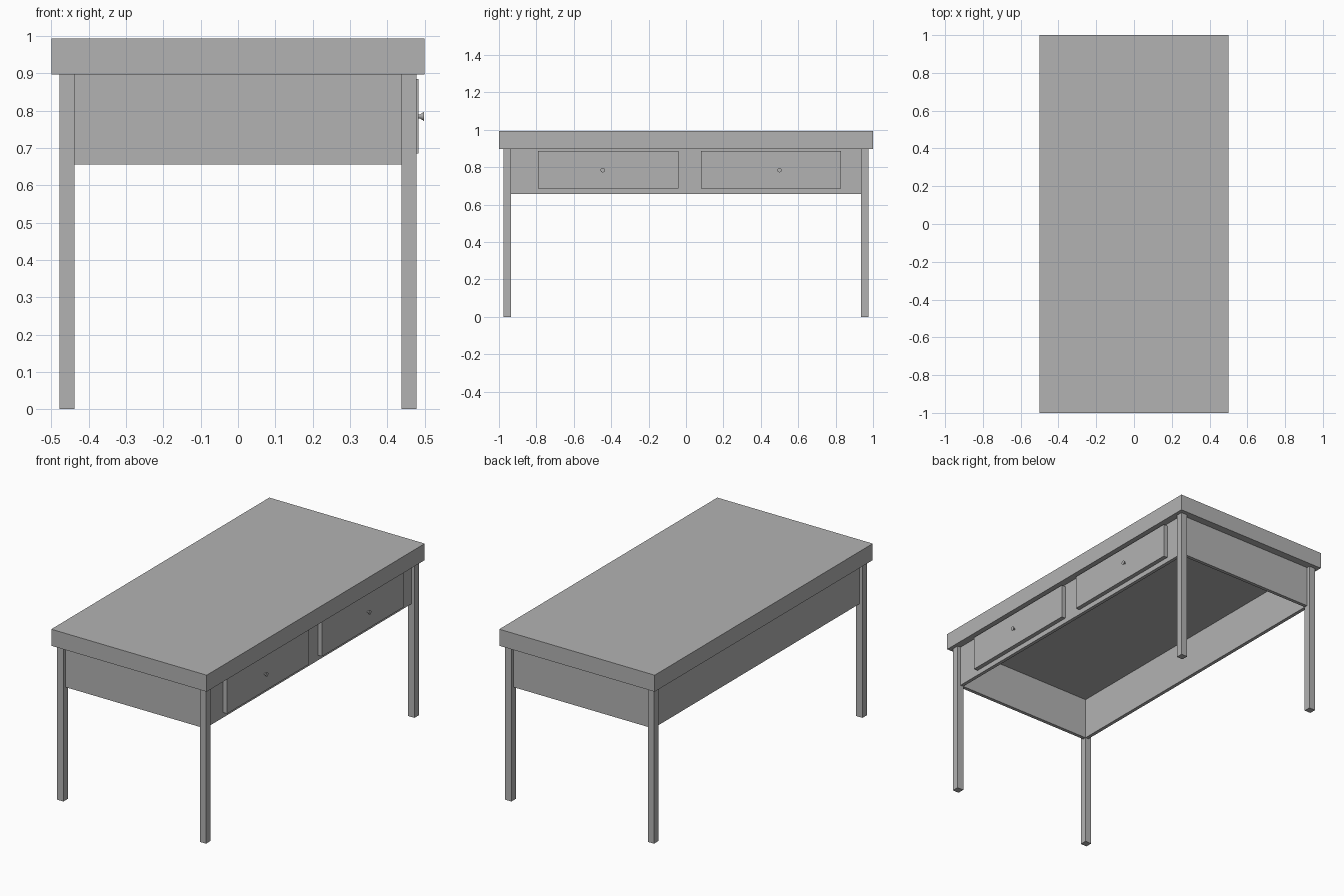
import bpy
import math

cube = bpy.data.objects.get("Cube")
if cube:
    bpy.data.objects.remove(cube, do_unlink=True)

grey = bpy.data.materials.new("plain_grey")
grey.use_nodes = True
grey.diffuse_color = (0.45, 0.45, 0.45, 1)
grey.node_tree.nodes["Principled BSDF"].inputs["Base Color"].default_value = (0.45, 0.45, 0.45, 1)


def finish(name):
    obj = bpy.context.object
    obj.name = name
    obj.data.materials.append(grey)
    return obj


def box(name, x, y, z):
    """Box spanning the given (low, high) range on each axis."""
    spans = (x, y, z)
    bpy.ops.mesh.primitive_cube_add(size=1, location=[(a + b) / 2 for a, b in spans])
    bpy.context.object.scale = [b - a for a, b in spans]
    bpy.ops.object.transform_apply(location=False, rotation=False, scale=True)
    return finish(name)


def side_range(side, inner, outer):
    return sorted((side * inner, side * outer))


TOP_UNDER, TOP = 0.897, 0.993
APRON_LOW = 0.656
LEG_X, LEG_Y = (0.438, 0.478), (0.936, 0.976)
APRON = 0.02

# Table top
box("table_top", (-0.499, 0.499), (-1, 1), (TOP_UNDER, TOP))

# Legs at the four corners
for sx, x_name in ((-1, "right"), (1, "left")):
    for sy, y_name in ((-1, "front"), (1, "back")):
        box(f"{y_name}_{x_name}_leg", side_range(sx, *LEG_X),
            side_range(sy, *LEG_Y), (0, TOP_UNDER))

# Apron boards, set back from the outer leg faces and flush inside
for s, x_name, y_name in ((-1, "right", "front"), (1, "left", "back")):
    box(f"{x_name}_apron", side_range(s, LEG_X[0], LEG_X[0] + APRON),
        (-LEG_Y[0], LEG_Y[0]), (APRON_LOW, TOP_UNDER))
    box(f"{y_name}_apron", (-LEG_X[0], LEG_X[0]),
        side_range(s, LEG_Y[0], LEG_Y[0] + APRON), (APRON_LOW, TOP_UNDER))

# Drawer fronts with flared knobs
FACE = 0.483
for name, span, knob_y in (("front", (-0.79, -0.04), -0.445), ("back", (0.08, 0.83), 0.5)):
    box(f"{name}_drawer", (LEG_X[0] + APRON, FACE), span, (0.685, 0.885))
    for part, r1, r2, start, depth in (("stem", 0.005, 0.005, FACE, 0.004),
                                       ("knob", 0.004, 0.012, FACE + 0.002, 0.013)):
        bpy.ops.mesh.primitive_cone_add(vertices=16, radius1=r1, radius2=r2, depth=depth,
                                        location=(start + depth / 2, knob_y, 0.784),
                                        rotation=(0, math.pi / 2, 0))
        finish(f"{name}_drawer_{part}")
        bpy.ops.object.shade_smooth_by_angle()
